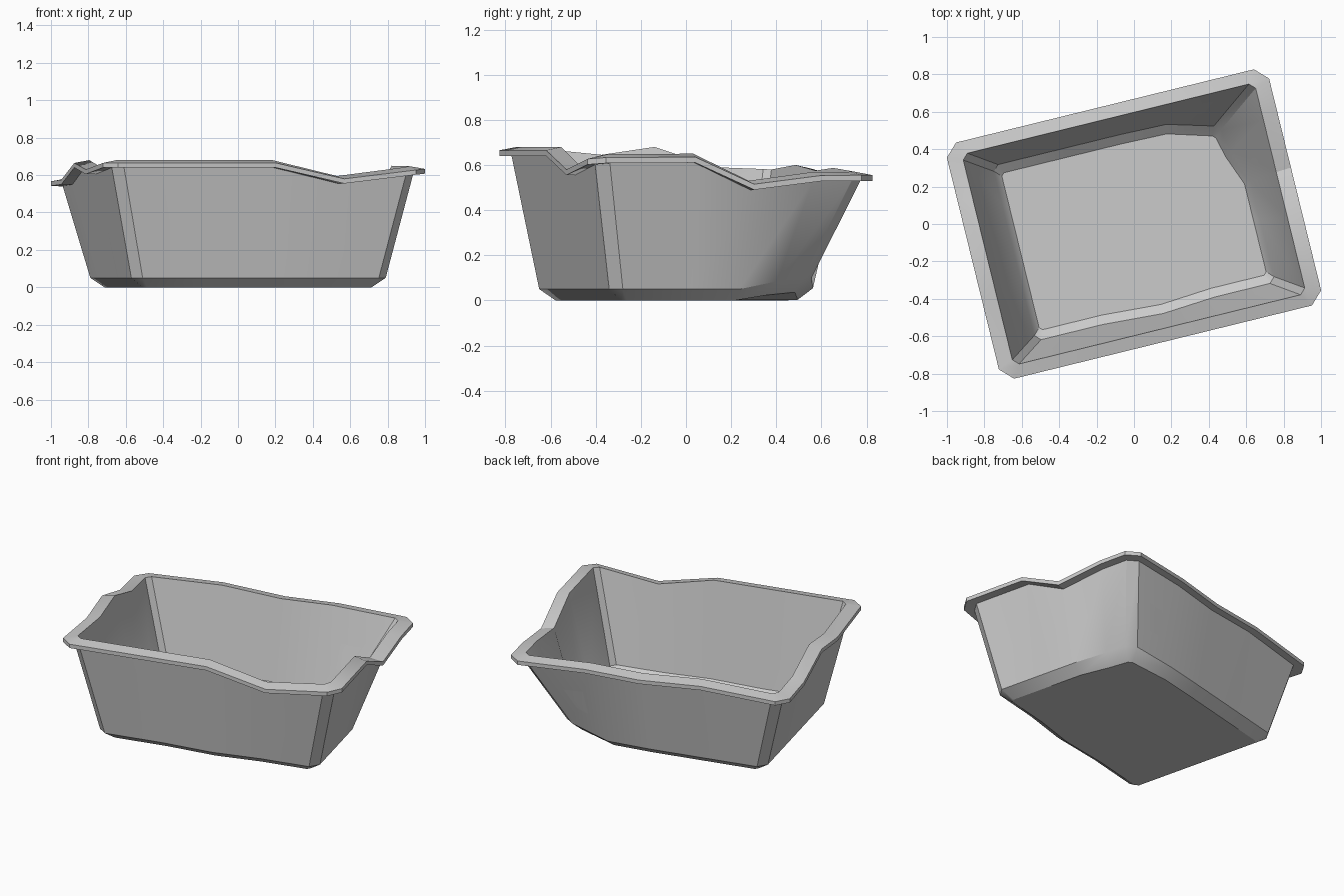
import bpy, bmesh, math
from mathutils import Matrix

if "Cube" in bpy.data.objects:
    bpy.data.objects.remove(bpy.data.objects["Cube"])

# Rim heights per side, counter-clockwise from front-left: (fraction, rim height, dent, bulge)
SIDES = [
    [(0, .68, 0, 0), (.27, .68, 0, 0), (.53, .68, 0, .02), (.76, .595, 0, 0), (1, .642, 0, 0)],      # front
    [(0, .648, 0, 0), (.35, .65, 0, 0), (.58, .53, 0, 0), (.84, .568, .7, 0), (1, .57, 1, 0)],       # right
    [(0, .57, 1, 0), (.26, .587, .08, 0), (.47, .575, 0, 0), (.71, .60, 0, 0), (1, .58, 0, 0)],      # back
    [(0, .582, 0, 0), (.2, .59, 0, 0), (.45, .68, 0, 0), (.67, .645, 0, 0), (1, .68, 0, 0)],         # left
]

# Wall section from underside to inner floor:
# half length, half width, corner cut, height, measured from rim?, dent lift
SECTION = [
    (.63, .445, .02, 0, False, .035),
    (.70, .51, .05, .05, False, .05),
    (.83, .605, .054, -.04, True, 0),
    (.887, .65, .067, -.04, True, 0),
    (.887, .65, .067, -.015, True, 0),
    (.805, .58, .03, 0, True, 0),
    (.66, .482, .03, .07, False, .05),
    (.625, .432, .015, .03, False, .035),
]


def ring(bm, half_u, half_v, cut, height, from_rim, lift):
    corners = [(-half_u, -half_v), (half_u, -half_v), (half_u, half_v), (-half_u, half_v)]
    verts = []
    for i, side in enumerate(SIDES):
        (ax, ay), (bx, by) = corners[i], corners[(i + 1) % 4]
        length = math.hypot(bx - ax, by - ay)
        dx, dy = (bx - ax) / length, (by - ay) / length
        for t, rim, dent, bulge in side:
            d = cut + t * (length - 2 * cut)
            x, y = ax + dx * d, ay + dy * d
            z = height + rim if from_rim else height
            if not from_rim:
                # pushed-in back right foot and slightly bowed front
                x += dy * bulge - .09 * dent
                y += -dx * bulge - .075 * dent
                z += lift * dent
            verts.append(bm.verts.new((x, y, z)))
    return verts


# Battered tub: one lofted shell with a folded lip
bm = bmesh.new()
rings = [ring(bm, *s) for s in SECTION]
for lower, upper in zip(rings, rings[1:]):
    n = len(lower)
    for i in range(n):
        j = (i + 1) % n
        bm.faces.new((lower[i], lower[j], upper[j], upper[i]))
bm.faces.new(rings[0][::-1])
bm.faces.new(rings[-1])
bmesh.ops.recalc_face_normals(bm, faces=bm.faces)
bmesh.ops.transform(bm, matrix=Matrix.Rotation(math.radians(13.8), 4, 'Z'), verts=bm.verts)

mesh = bpy.data.meshes.new("dented_tub")
bm.to_mesh(mesh)
bm.free()
tub = bpy.data.objects.new("dented_tub", mesh)
bpy.context.collection.objects.link(tub)
bpy.context.view_layer.objects.active = tub
tub.select_set(True)
bpy.ops.object.shade_smooth_by_angle(angle=math.radians(30))
